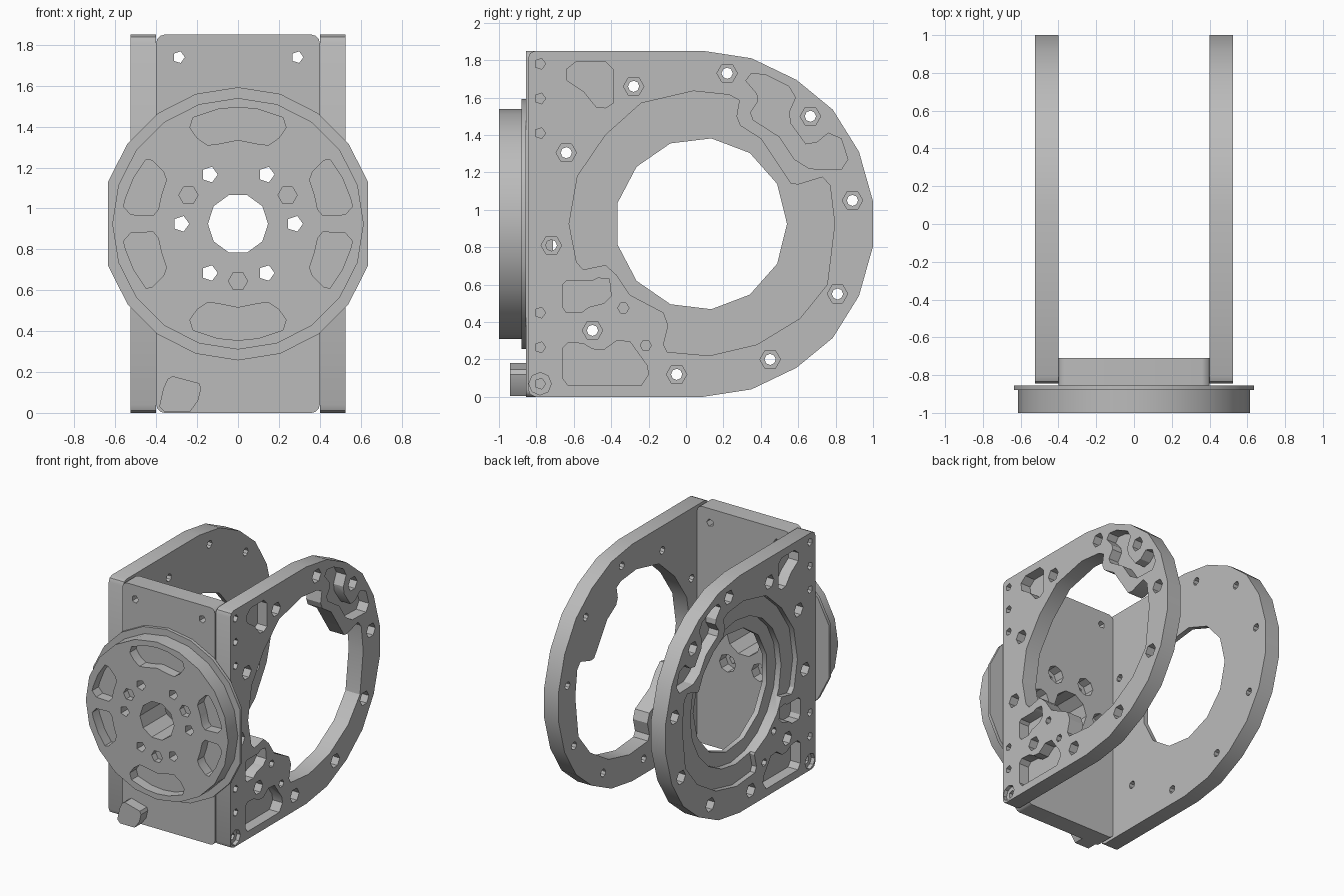
import bpy, bmesh, math

old = bpy.data.objects.get("Cube")
if old:
    bpy.data.objects.remove(old, do_unlink=True)

grey = bpy.data.materials.new("machined grey")
grey.use_nodes = True
colour = (0.5, 0.5, 0.5, 1)
grey.diffuse_color = colour
grey.node_tree.nodes["Principled BSDF"].inputs["Base Color"].default_value = colour

MID = 0.925      # height of the axis
TOP = 1.85


def ring(u, v, r, sides, turn=0.0):
    """Regular polygon as a list of points."""
    step = 2 * math.pi / sides
    return [(u + r * math.cos(turn + i * step), v + r * math.sin(turn + i * step))
            for i in range(sides)]


def on_side(u, v, depth):
    return (depth, u, v)


def on_front(u, v, depth):
    return (u, depth, v)


def prisms(name, place, shapes):
    """One object holding a straight prism for each (points, start, end)."""
    bm = bmesh.new()
    for points, start, end in shapes:
        lower = [bm.verts.new(place(u, v, start)) for u, v in points]
        upper = [bm.verts.new(place(u, v, end)) for u, v in points]
        bm.faces.new(lower)
        bm.faces.new(upper[::-1])
        n = len(points)
        for i in range(n):
            j = (i + 1) % n
            bm.faces.new((lower[j], lower[i], upper[i], upper[j]))
    bmesh.ops.recalc_face_normals(bm, faces=bm.faces[:])
    mesh = bpy.data.meshes.new(name)
    bm.to_mesh(mesh)
    bm.free()
    mesh.materials.append(grey)
    obj = bpy.data.objects.new(name, mesh)
    bpy.context.collection.objects.link(obj)
    return obj


def select(obj):
    bpy.ops.object.select_all(action='DESELECT')
    obj.select_set(True)
    bpy.context.view_layer.objects.active = obj


def cut(obj, place, shapes):
    cutter = prisms("cutter", place, shapes)
    cutter.hide_render = True
    mod = obj.modifiers.new("cut", 'BOOLEAN')
    mod.operation = 'DIFFERENCE'
    mod.solver = 'EXACT'
    mod.object = cutter
    select(obj)
    bpy.ops.object.modifier_apply(modifier=mod.name)
    bpy.data.objects.remove(cutter, do_unlink=True)


def smooth(obj):
    select(obj)
    bpy.ops.object.shade_smooth_by_angle(angle=math.radians(30))


# Side plate outline: square front, rounded back
arc = [(.09, .925), (.35, .885), (.59, .77), (.785, .61), (.925, .385), (1, .12)]
half = [(-.845, .885), (-.833, .913), (-.805, .925)] + arc
outline = ([(y, MID + h) for y, h in half] +
           [(y, MID - h) for y, h in reversed(half)])

# Large opening with its two inward lobes
opening = [(.04, 1.635), (.23, 1.615), (.285, 1.585), (.27, 1.5), (.29, 1.45),
           (.4, 1.38), (.5, 1.23), (.56, 1.14), (.6, 1.135), (.73, 1.175),
           (.77, 1.13), (.795, .925), (.755, .6), (.61, .42), (.38, .28),
           (.125, .22), (-.1, .24), (-.12, .28), (-.095, .38), (-.12, .45),
           (-.3, .545), (-.37, .65), (-.43, .705), (-.55, .68), (-.585, .72),
           (-.625, .925), (-.58, 1.18), (-.43, 1.4), (-.24, 1.57)]

# Weight-saving pockets
upper_pocket = [(-.64, 1.75), (-.59, 1.79), (-.43, 1.79), (-.39, 1.75), (-.39, 1.57),
                (-.43, 1.545), (-.48, 1.55), (-.545, 1.63), (-.635, 1.69)]
bent_pocket = [(.32, 1.69), (.35, 1.73), (.43, 1.72), (.55, 1.66), (.585, 1.6),
               (.55, 1.52), (.56, 1.46), (.64, 1.35), (.7, 1.36), (.76, 1.41),
               (.83, 1.38), (.865, 1.27), (.83, 1.215), (.66, 1.22), (.58, 1.27),
               (.5, 1.39), (.36, 1.48), (.345, 1.52), (.385, 1.58), (.38, 1.62)]
middle_pocket = [(-.66, .6), (-.64, .62), (-.5, .62), (-.47, .635), (-.41, .63),
                 (-.4, .54), (-.44, .5), (-.52, .48), (-.56, .45), (-.64, .45),
                 (-.66, .48)]
lower_pocket = [(-.66, .26), (-.63, .29), (-.55, .285), (-.5, .255), (-.44, .25),
                (-.37, .3), (-.3, .295), (-.21, .17), (-.2, .12), (-.24, .06),
                (-.63, .06), (-.66, .1)]
pockets = [upper_pocket, bent_pocket, middle_pocket, lower_pocket]

bolts = [(-.28, 1.66), (.22, 1.73), (.665, 1.5), (.89, 1.05), (.81, .55),
         (.45, .2), (-.05, .12), (-.5, .355), (-.72, .81), (-.64, 1.305)]
edge_heights = [1.78, 1.595, 1.41, .45, .265, .07]

INNER, OUTER = 0.4, 0.525
for side, name in ((1, "left_side_plate"), (-1, "right_side_plate")):
    plate = prisms(name, on_side, [(outline, side * INNER, side * OUTER)])

    def from_outside(points, depth):
        return (points, side * (OUTER - depth), side * 0.6)

    # One plate is fully open, the other is a stepped recess with a bore
    if side > 0:
        cut(plate, on_side, [from_outside(opening, 0.3)])
    else:
        cut(plate, on_side, [from_outside(opening, 0.04)])
        cut(plate, on_side, [from_outside(ring(.08, MID, .56, 20), 0.085)])
        cut(plate, on_side, [from_outside(ring(.08, MID, .46, 13), 0.3)])

    cut(plate, on_side,
        [from_outside(p, 0.085) for p in pockets] +
        [from_outside(ring(y, z, .055, 6), 0.07) for y, z in bolts] +
        [from_outside(ring(y, z, .03, 6), 0.05) for y, z in ((-.335, .475), (-.215, .275))] +
        [from_outside(ring(-.78, .07, .06, 8), 0.03)])
    cut(plate, on_side,
        [from_outside(ring(y, z, .03, 8), 0.3) for y, z in bolts] +
        [from_outside(ring(-.78, z, .03, 5), 0.1) for z in edge_heights])
    smooth(plate)

# Holes shared by the hub and the front panel
bores = [ring(0, MID, .147, 10)]
hub_bolts = ring(0, MID, .278, 6)
bores += [ring(x, z, .04, 5) for x, z in hub_bolts]
through = [(p, -1.2, -0.5) for p in bores]

# Front panel with rounded corners
corner = 0.04
panel_points = []
for k, (sx, sz) in enumerate(((1, 1), (-1, 1), (-1, -1), (1, -1))):
    cx, cz = sx * (INNER - corner), MID + sz * (MID - corner)
    for i in range(4):
        a = (k + i / 3) * math.pi / 2
        panel_points.append((cx + corner * math.cos(a), cz + corner * math.sin(a)))
panel = prisms("front_panel", on_front, [(panel_points, -.855, -.71)])
cut(panel, on_front, through +
    [(ring(x, 1.74, .03, 5), -1.2, -0.5) for x in (-.29, .29)])
cut(panel, on_front, [(ring(x, z, .07, 8), -.79, -0.5) for x, z in hub_bolts])
smooth(panel)

# Flange: a polygon whose two side corners are trimmed flat
flange_points = [p for p in ring(0, MID, .668, 20) if abs(p[0]) < .65]
flange = prisms("hub_flange", on_front, [(flange_points, -.88, -.855)])
cut(flange, on_front, through)
smooth(flange)

# Hub disc with six pockets, bolt holes and dowel recesses
disc = prisms("hub_disc", on_front, [(ring(0, MID, .615, 20), -1, -.88)])
top_half = [(0, .57), (.1, .56), (.22, .52), (.235, .47), (.2, .42), (.15, .385),
            (.1, .39), (0, .41)]
top_slot = top_half + [(-x, h) for x, h in top_half[-2:0:-1]]
side_slot = [(.56, .085), (.525, .045), (.415, .04), (.39, .07), (.375, .14),
             (.35, .215), (.365, .255), (.42, .31), (.45, .315), (.51, .225),
             (.55, .125)]
slots = []
for sz in (1, -1):
    slots.append([(x, MID + sz * h) for x, h in top_slot])
    for sx in (1, -1):
        slots.append([(sx * x, MID + sz * h) for x, h in side_slot])
dowels = ring(0, MID, .28, 3, math.pi / 6)
cut(disc, on_front, through +
    [(p, -1.2, -.92) for p in slots] +
    [(ring(x, z, .047, 6), -1.2, -.95) for x, z in dowels])
smooth(disc)

# Small stop at the foot of the panel
stop_points = [(-.32, .18), (-.19, .145), (-.18, .12), (-.195, .06), (-.235, .005),
               (-.36, .005), (-.385, .03), (-.365, .12), (-.345, .165)]
smooth(prisms("stop_block", on_front, [(stop_points, -.94, -.85)]))
